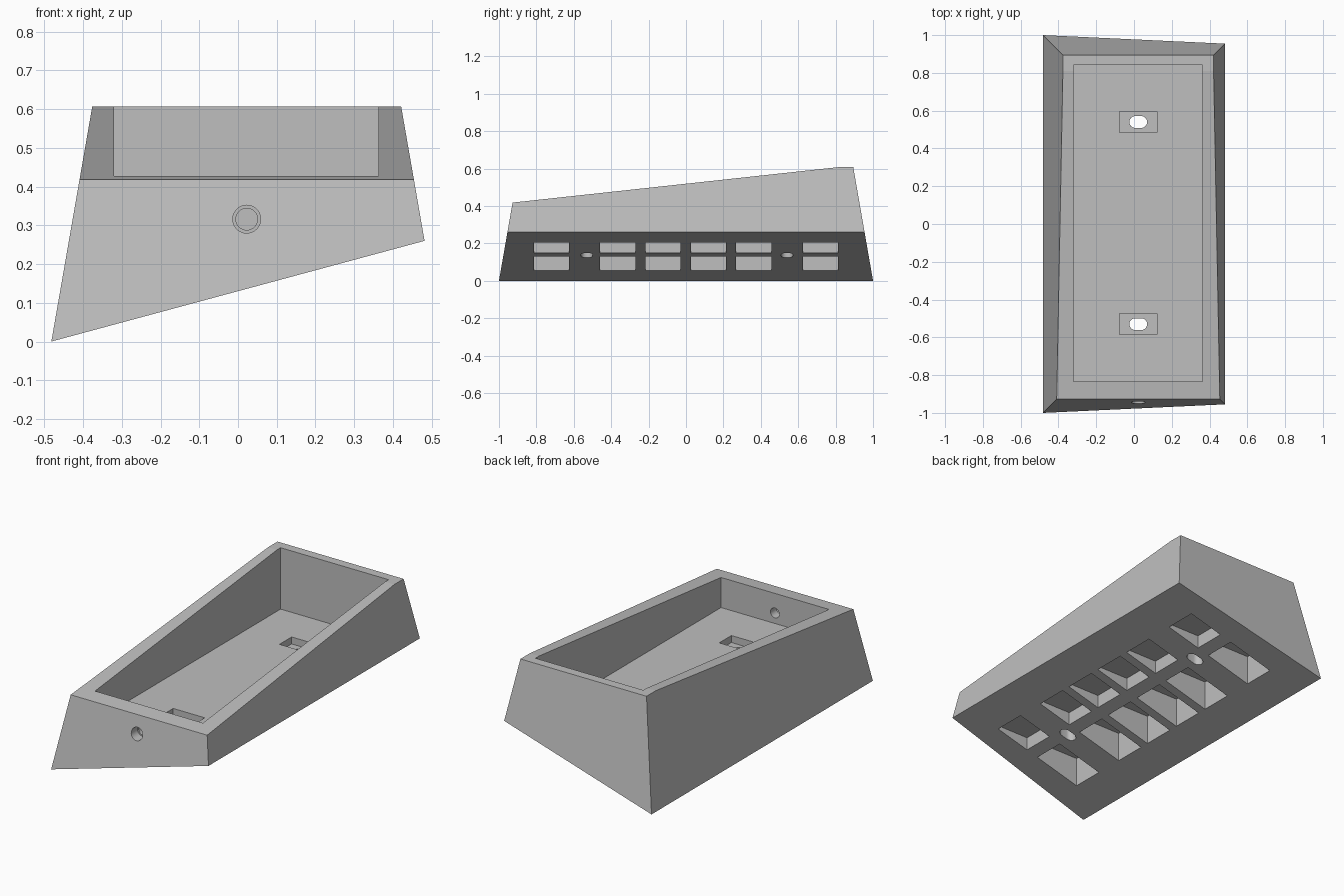
import bpy, bmesh, math
from mathutils import Vector

if "Cube" in bpy.data.objects:
    bpy.data.objects.remove(bpy.data.objects["Cube"])

grey = bpy.data.materials.new("plain grey")
grey.use_nodes = True
grey.diffuse_color = (0.52, 0.52, 0.52, 1)
grey.node_tree.nodes["Principled BSDF"].inputs["Base Color"].default_value = grey.diffuse_color

DRAFT = 0.174       # inward lean of the outer walls
FLOOR_Z = 0.256     # tray floor
CENTRE_X = 0.0225   # shared line of the holes


def hull(name, points):
    """Convex solid around the given points."""
    bm = bmesh.new()
    for p in points:
        bm.verts.new(p)
    bmesh.ops.convex_hull(bm, input=bm.verts[:])
    bmesh.ops.dissolve_limit(bm, angle_limit=0.002, verts=bm.verts[:], edges=bm.edges[:])
    bmesh.ops.recalc_face_normals(bm, faces=bm.faces[:])
    mesh = bpy.data.meshes.new(name)
    bm.to_mesh(mesh)
    bm.free()
    mesh.materials.append(grey)
    obj = bpy.data.objects.new(name, mesh)
    bpy.context.collection.objects.link(obj)
    return obj


def box(name, xs, ys, zs):
    return hull(name, [(x, y, z) for x in xs for y in ys for z in zs])


def circle(r, n=32):
    return [(r * math.cos(a), r * math.sin(a)) for a in (2 * math.pi * i / n for i in range(n))]


def cut(target, cutter):
    """Subtract the cutter and discard it."""
    cutter.hide_render = True
    mod = target.modifiers.new("cut", "BOOLEAN")
    mod.operation, mod.solver, mod.object = "DIFFERENCE", "EXACT", cutter
    bpy.context.view_layer.objects.active = target
    bpy.ops.object.modifier_apply(modifier=mod.name)
    bpy.data.objects.remove(cutter)


def wall_points(z_left, z_right, side):
    """Left and right corner on the drafted front (-1) or back (1) wall."""
    return [(-0.482 + DRAFT * z_left, side * (1 - DRAFT * z_left), z_left),
            (0.527 - DRAFT * z_right, side * (1 - DRAFT * z_right), z_right)]


# Wedge body: tilted underside, drafted walls, sloping rim with a short flat at the back
top = 0.607
back_top = wall_points(top, top, 1)
ridge = [(x, 0.81, z) for x, y, z in back_top]
body = hull("tray_body", wall_points(0, 0.26, -1) + wall_points(0, 0.26, 1)
            + wall_points(0.418, 0.418, -1) + back_top + ridge)

# Open tray cavity
cut(body, box("cavity", (-0.32, 0.363), (-0.835, 0.842), (FLOOR_Z, 0.8)))

# Screw recesses with slotted through-holes
for y in (-0.53, 0.54):
    cut(body, box("recess", (CENTRE_X - 0.1, CENTRE_X + 0.1), (y - 0.055, y + 0.055),
                  (FLOOR_Z - 0.04, 0.3)))
    cut(body, hull("slot", [(CENTRE_X + s * 0.016 + a, y + b, z) for s in (-1, 1)
                            for a, b in circle(0.031) for z in (0.05, 0.3)]))

# Cable hole through the front wall, wider on the outside
for r, y_end in ((0.028, -0.8), (0.036, -0.89)):
    cut(body, hull("cable_hole", [(CENTRE_X + a, y, 0.316 + b) for a, b in circle(r)
                                  for y in (-1.1, y_end)]))

# Weight-saving pockets in the underside: two rows of six
for y in (-0.72, -0.365, -0.123, 0.12, 0.362, 0.72):
    for xs in ((-0.277, 0.0), (0.073, 0.277)):
        cut(body, box("pocket", xs, (y - 0.094, y + 0.094), (-0.1, 0.225)))

# Smooth only the curved hole walls
bpy.ops.object.select_all(action="DESELECT")
body.select_set(True)
bpy.context.view_layer.objects.active = body
bpy.ops.object.shade_smooth_by_angle(angle=math.radians(15))
for face in body.data.polygons:
    if face.area > 0.01:
        face.use_smooth = False
